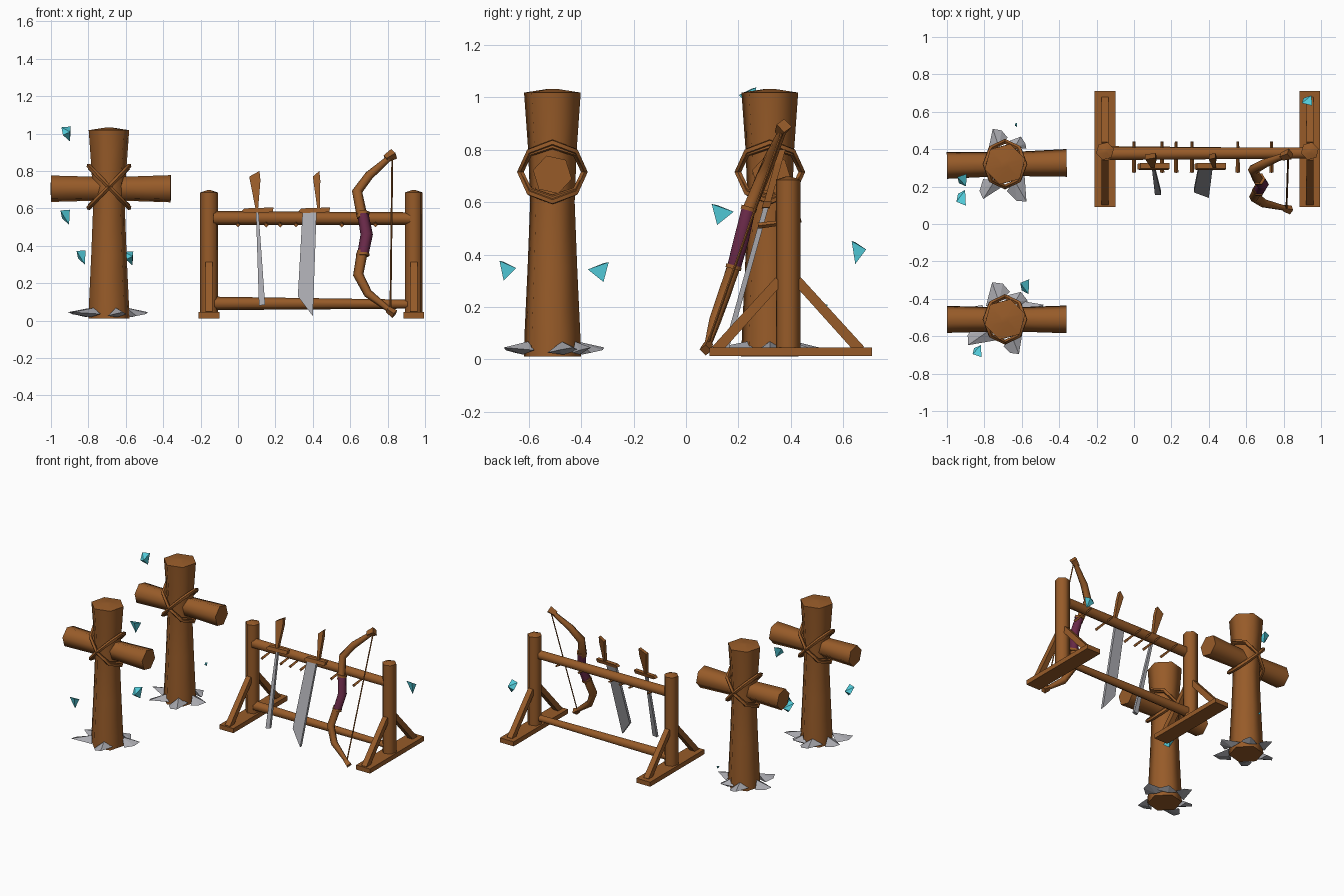
import bpy, bmesh, math, random
from mathutils import Vector

if "Cube" in bpy.data.objects:
    bpy.data.objects.remove(bpy.data.objects["Cube"])

random.seed(4)


def material(name, rgb):
    m = bpy.data.materials.new(name)
    m.diffuse_color = (*rgb, 1)
    m.use_nodes = True
    m.node_tree.nodes["Principled BSDF"].inputs["Base Color"].default_value = m.diffuse_color
    return m


WOOD = material("brown wood", (0.31, 0.105, 0.022))
STONE = material("grey stone and steel", (0.40, 0.40, 0.43))
CRYSTAL = material("teal crystal", (0.085, 0.60, 0.70))
GRIP = material("maroon wrap", (0.14, 0.022, 0.065))


def finish(name, bm, mat, smooth=False):
    bmesh.ops.recalc_face_normals(bm, faces=bm.faces)
    for f in bm.faces:
        f.smooth = smooth
    for e in bm.edges:
        e.smooth = len(e.link_faces) == 2 and e.calc_face_angle(3) < 1.1
    me = bpy.data.meshes.new(name)
    bm.to_mesh(me)
    bm.free()
    me.materials.append(mat)
    ob = bpy.data.objects.new(name, me)
    bpy.context.collection.objects.link(ob)
    return ob


def tube(name, pts, radii, mat, sides=6, closed=False, turn=0.0, up=(0, 1, 0), smooth=True):
    """Polygonal tube through points, one radius per point."""
    bm = bmesh.new()
    pts = [Vector(p) for p in pts]
    n = len(pts)
    if not isinstance(radii, (list, tuple)):
        radii = [radii] * n
    rings = []
    for i, p in enumerate(pts):
        a = pts[(i - 1) % n] if closed or i else p
        b = pts[(i + 1) % n] if closed or i < n - 1 else p
        d = (b - a).normalized()
        u = Vector(up).cross(d).normalized()
        v = d.cross(u)
        rings.append([bm.verts.new(p + radii[i] * (
            u * math.cos(turn + math.tau * k / sides) + v * math.sin(turn + math.tau * k / sides)))
            for k in range(sides)])
    for i in range(n if closed else n - 1):
        r, s = rings[i], rings[(i + 1) % n]
        for k in range(sides):
            j = (k + 1) % sides
            bm.faces.new((r[k], r[j], s[j], s[k]))
    if not closed:
        bm.faces.new(rings[0])
        bm.faces.new(rings[-1])
    return finish(name, bm, mat, smooth)


def hull(name, pts, mat):
    """Convex faceted solid around a few points."""
    bm = bmesh.new()
    for p in pts:
        bm.verts.new(p)
    bmesh.ops.convex_hull(bm, input=bm.verts)
    return finish(name, bm, mat)


def box(name, lo, hi, mat):
    return hull(name, [(x, y, z) for x in (lo[0], hi[0]) for y in (lo[1], hi[1])
                       for z in (lo[2], hi[2])], mat)


def leaning_plate(name, outline, half, mat):
    """Flat x-z outline lying in the plane of the leaning weapons."""
    lean = lambda z: 0.305 + 0.28 * (z - 0.58)
    return hull(name, [(x, lean(z) + s * half, z) for x, z in outline for s in (-1, 1)], mat)


# Training dummies: flared post, crossbar, lashings and stones round the foot
def dummy(tag, cx, cy, yaw, stones):
    tube(f"dummy_post_{tag}", [(cx, cy, z) for z in (0.01, 0.1, 0.35, 0.6, 0.8, 1.018, 1.032)],
         [0.113, 0.11, 0.098, 0.088, 0.096, 0.112, 0.02], WOOD, turn=math.pi / 12)
    tube(f"dummy_crossbar_{tag}",
         [(cx + d, cy + d * yaw, 0.705) for d in (-0.31, -0.1, 0.1, 0.33)],
         [0.074, 0.068, 0.068, 0.076], WOOD, turn=0.3)
    for k, s in enumerate((-1, 1)):
        for j, (w, h) in enumerate(((0.108, 0.112), (0.102, 0.098))):
            loop = [(cx + w * math.cos(t), cy + 0.122 * math.sin(t), 0.715 + s * h * math.cos(t))
                    for t in [math.tau * i / 8 for i in range(8)]]
            tube(f"dummy_lashing_{tag}_{2 * k + j}", loop, 0.013 - 0.002 * j, WOOD, 5, True,
                 up=(s * 0.7, 0, -0.7))
    for i, (deg, reach) in enumerate(stones):
        a = math.radians(deg)
        out, side = Vector((math.cos(a), math.sin(a), 0)), Vector((-math.sin(a), math.cos(a), 0))
        c, w = Vector((cx, cy, 0)), random.uniform(0.055, 0.075)
        hull(f"foot_stone_{tag}_{i}", [
            c + out * 0.1 + side * w + Vector((0, 0, 0.035)),
            c + out * 0.13 - side * w + Vector((0, 0, 0.025)),
            c + out * reach + Vector((0, 0, 0.045)),
            c + out * reach * 0.88 - side * w * 0.7 + Vector((0, 0, 0.035)),
            c + out * 0.1 + Vector((0, 0, 0.068)),
            c + out * 0.12 + Vector((0, 0, 0.018))], STONE)


dummy("back", -0.69, 0.32, 0.02,
      [(109, 0.2), (60, 0.17), (0, 0.21), (180, 0.22), (238, 0.22), (300, 0.23)])
dummy("front", -0.69, -0.51, 0.0,
      [(109, 0.21), (60, 0.17), (21, 0.22), (172, 0.21), (215, 0.24), (292, 0.2)])

# Floating crystals: centre, size and width
for i, (p, s, w) in enumerate([((-0.92, 0.14, 0.555), 0.042, 1), ((-0.915, 0.235, 1.0), 0.042, 0.8),
                               ((-0.835, -0.68, 0.34), 0.04, 0.8), ((-0.58, -0.335, 0.335), 0.04, 1),
                               ((0.93, 0.66, 0.41), 0.046, 0.6), ((-0.63, 0.53, 0.2), 0.011, 1)]):
    c = Vector(p)
    f = w if i % 2 else -w
    hull(f"crystal_{i}", [c + s * Vector(v) for v in (
        (0.5, f, 0.9), (-0.7, f * 0.5, 0.8), (0.4, -f, 0.2),
        (-0.5, -f * 0.5, -0.2), (0.4, f * 0.5, -1.0))], CRYSTAL)

# Weapon rack: two ends mirrored, with foot board, post and sloping braces
for tag, x in (("left", -0.155), ("right", 0.94)):
    box(f"rack_foot_{tag}", (x - 0.055, 0.09, 0.012), (x + 0.055, 0.71, 0.045), WOOD)
    tube(f"rack_post_{tag}", [(x, 0.39, 0.03), (x, 0.39, 0.685), (x, 0.39, 0.697)],
         [0.049, 0.049, 0.012], WOOD, turn=math.pi / 12)
    for end, s in (("front", -1), ("back", 1)):
        tube(f"rack_brace_{tag}_{end}",
             [(x, 0.39 + s * 0.275, 0.035), (x, 0.39 + s * 0.035, 0.3)],
             [0.028, 0.026], WOOD, 4, turn=math.pi / 4, up=(1, 0, 0), smooth=False)
tube("rack_top_beam", [(-0.13, 0.375, 0.548), (0.93, 0.38, 0.545)], [0.038, 0.034], WOOD)
tube("rack_bottom_beam", [(-0.13, 0.385, 0.092), (0.93, 0.385, 0.088)], [0.036, 0.024], WOOD)
for i, x in enumerate((0.0, 0.15, 0.225, 0.31, 0.555, 0.735)):
    tube(f"rack_peg_{i}", [(x, 0.44, 0.53), (x, 0.275, 0.51)], [0.007, 0.012], WOOD, 4,
         up=(1, 0, 0), smooth=False)

# Two swords hanging by their guards, leaning forward
leaning_plate("rapier_blade", [(0.096, 0.58), (0.11, 0.58), (0.145, 0.085), (0.112, 0.08)], 0.01, STONE)
leaning_plate("broadsword_blade", [(0.345, 0.58), (0.42, 0.58), (0.4, 0.025), (0.365, 0.07),
                                   (0.32, 0.13)], 0.01, STONE)
for tag, x in (("rapier", 0.09), ("broadsword", 0.42)):
    gx = x + (0.015 if tag == "rapier" else -0.012)
    leaning_plate(f"{tag}_guard", [(gx - 0.085, 0.585), (gx - 0.07, 0.575), (gx + 0.08, 0.58),
                                   (gx + 0.085, 0.605), (gx - 0.07, 0.6)], 0.015, WOOD)
    w = 0.03 if tag == "rapier" else 0.02
    leaning_plate(f"{tag}_handle", [(x + 0.005, 0.59), (x + 0.017, 0.59), (x + w, 0.75),
                                    (x + w - 0.005, 0.8), (x - w, 0.77)], 0.013, WOOD)

# Bow: limbs, wrapped grip, end caps and string, leaning on the beam
tube("bow_upper_limb", [(0.665, 0.232, 0.55), (0.637, 0.29, 0.69), (0.7, 0.325, 0.775), (0.815, 0.37, 0.875)],
     [0.029, 0.028, 0.024, 0.015], WOOD)
tube("bow_lower_limb", [(0.665, 0.188, 0.37), (0.643, 0.145, 0.245), (0.695, 0.11, 0.145), (0.825, 0.08, 0.045)],
     [0.029, 0.028, 0.024, 0.013], WOOD)
tube("bow_grip", [(0.668, 0.238, 0.57), (0.688, 0.212, 0.46), (0.668, 0.184, 0.355)],
     [0.03, 0.033, 0.03], GRIP)
tube("bow_upper_cap", [(0.79, 0.36, 0.865), (0.835, 0.375, 0.892)], [0.022, 0.03], WOOD, 4, smooth=False)
tube("bow_lower_cap", [(0.8, 0.085, 0.06), (0.838, 0.075, 0.035)], [0.018, 0.024], WOOD, 4, smooth=False)
for i, (y, z) in enumerate(((0.24, 0.575), (0.182, 0.352))):
    tube(f"bow_grip_band_{i}", [(0.667, y - 0.002, z - 0.007), (0.667, y + 0.002, z + 0.007)], 0.035, WOOD)
tube("bow_string", [(0.825, 0.37, 0.875), (0.815, 0.08, 0.05)], 0.005, WOOD, 4)
